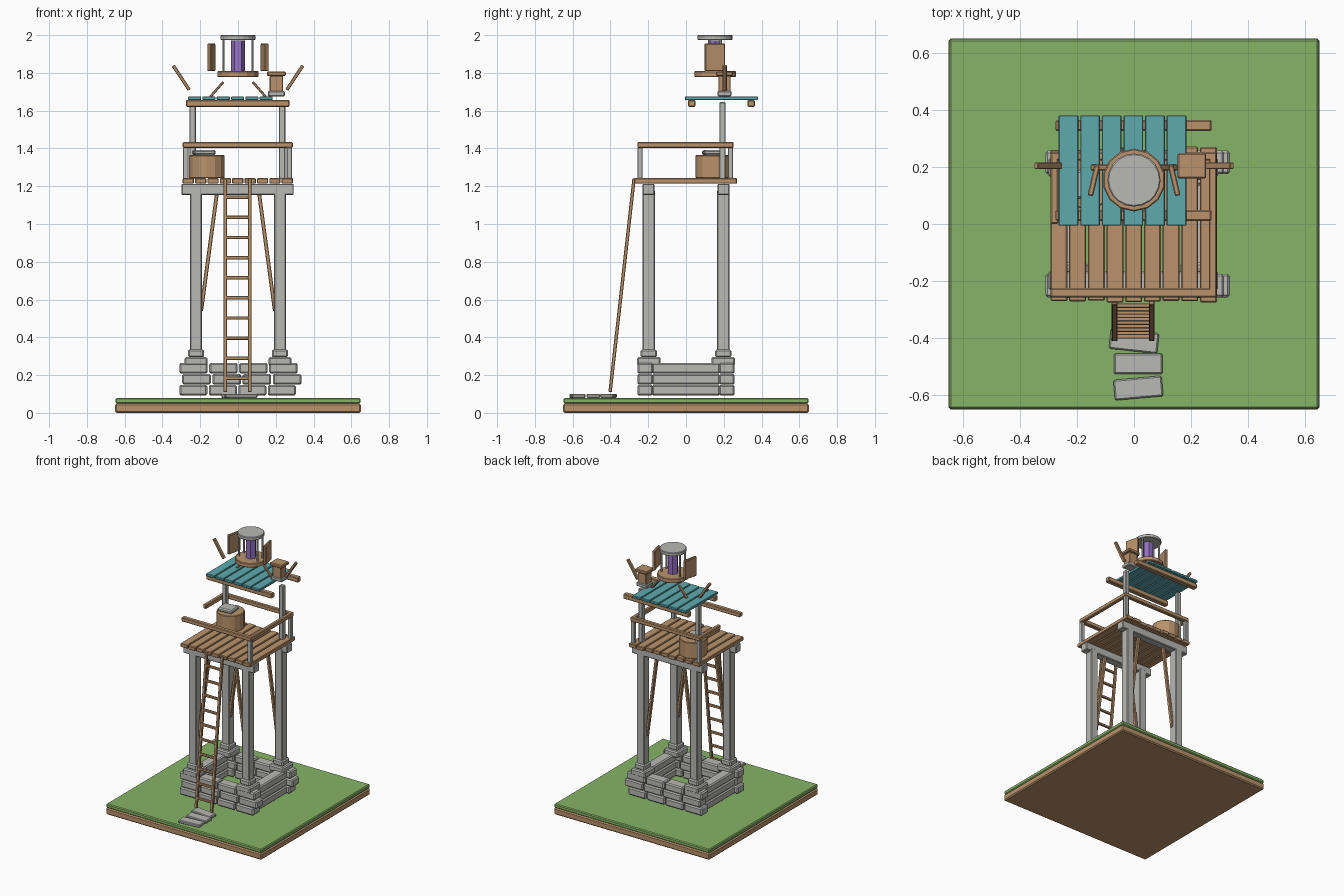
import bpy, math, random
from mathutils import Vector, Matrix

if "Cube" in bpy.data.objects:
    bpy.data.objects.remove(bpy.data.objects["Cube"])

random.seed(4)


def mat(name, rgb):
    m = bpy.data.materials.new(name)
    m.diffuse_color = (*rgb, 1)
    m.use_nodes = True
    m.node_tree.nodes["Principled BSDF"].inputs["Base Color"].default_value = m.diffuse_color
    return m


GRASS = mat("grass green", (0.24, 0.46, 0.135))
WOOD = mat("wood brown", (0.49, 0.29, 0.15))
STONE = mat("stone grey", (0.48, 0.48, 0.46))
TEAL = mat("roof teal", (0.11, 0.40, 0.43))
PURPLE = mat("crystal purple", (0.30, 0.17, 0.55))


def finish(ob, name, m, bevel):
    ob.name = name
    ob.data.materials.append(m)
    if bevel:
        b = ob.modifiers.new("chamfer", 'BEVEL')
        b.width = bevel
        b.segments = 1
        b.limit_method = 'ANGLE'
        b.angle_limit = math.radians(50)
    return ob


def box(name, m, c, s, rz=0.0, bevel=0.005):
    """Chamfered box from centre and size."""
    bpy.ops.mesh.primitive_cube_add(size=1, location=c, rotation=(0, 0, rz))
    ob = bpy.context.object
    ob.data.transform(Matrix.Diagonal((*s, 1)))
    return finish(ob, name, m, bevel)


def span(name, m, x, y, z, bevel=0.005):
    """Chamfered box from min/max pairs."""
    return box(name, m, [(a + b) / 2 for a, b in (x, y, z)],
               [b - a for a, b in (x, y, z)], 0, bevel)


def bar(name, m, p, q, w, d):
    """Square bar between two points."""
    p, q = Vector(p), Vector(q)
    v = q - p
    ob = box(name, m, (p + q) / 2, (w, d, v.length), 0, 0.003)
    ob.rotation_mode = 'QUATERNION'
    # keep one side of the bar aligned to the frame axes
    zax = v.normalized()
    yax = Vector((0, 1, 0)) if abs(zax.y) < 0.01 else zax.cross(Vector((1, 0, 0)))
    xax = yax.cross(zax)
    ob.rotation_quaternion = Matrix((xax, yax, zax)).transposed().to_quaternion()
    return ob


def cyl(name, m, c, r, z0, z1, n, rot=0.0, bevel=0.0):
    bpy.ops.mesh.primitive_cylinder_add(vertices=n, radius=r, depth=z1 - z0,
                                        location=(c[0], c[1], (z0 + z1) / 2),
                                        rotation=(0, 0, rot))
    return finish(bpy.context.object, name, m, bevel)


# ground slab
span("earth_slab", WOOD, (-.65, .65), (-.65, .65), (0.0, .05), .008)
span("grass_slab", GRASS, (-.648, .648), (-.648, .648), (.05, .08), .006)

# stepping stones
for i, (x, y, r) in enumerate([(0, -.41, -.11), (.015, -.49, 0), (.015, -.575, .09)]):
    box(f"step_stone_{i}", STONE, (x, y, .09), (.17, .072, .022), r)

# stone foundation: three courses of blocks front and back, long blocks at the sides
for row, (x0, x1) in enumerate([(-.315, .31), (-.30, .34), (-.315, .32)]):
    z = (.092 + row * .058, .148 + row * .058)
    w = (x1 - x0) / 4
    for side in (-1, 1):
        for k in range(4):
            span(f"foundation_block_{row}", STONE,
                 (x0 + k * w + .004, x0 + (k + 1) * w - .004),
                 sorted((side * .175, side * .257)), z, .008)
        span(f"foundation_side_{row}", STONE, sorted((side * .205, side * .285)),
             (-.18, .18), z, .008)

# corner columns with plinths, braces, cross beams
for sy in (-1, 1):
    for sx in (-1, 1):
        x, y = sx * .222, sy * .197
        span("plinth_lower", STONE, (x - .06, x + .06), (y - .062, y + .062), (.25, .296), .008)
        span("plinth_upper", STONE, (x - .043, x + .043), (y - .043, y + .043), (.294, .336), .008)
        span("column", STONE, (x - .031, x + .031), (y - .032, y + .032), (.25, 1.18))
        bar("brace", WOOD, (sx * .195, sy * .185, .54), (sx * .108, sy * .185, 1.19), .02, .024)
    span("cross_beam", STONE, (-.30, .295), sorted((sy * .167, sy * .229)), (1.153, 1.213))

# deck planks
for k in range(9):
    x = -.293 + k * .0655
    span(f"deck_plank_{k}", WOOD, (x, x + .0595),
         (-.268 - random.uniform(0, .008), .258 + random.uniform(0, .014)), (1.214, 1.243), .004)

# ladder
BOT, TOP = Vector((0, -.402, .11)), Vector((0, -.275, 1.24))
for x in (-.068, .062):
    off = Vector((x, 0, 0))
    bar("ladder_rail", WOOD, BOT + off, TOP + off, .02, .018)
for k in range(10):
    z = .183 + k * .1065
    y = BOT.y + (TOP.y - BOT.y) * (z - BOT.z) / (TOP.z - BOT.z)
    box("ladder_rung", WOOD, (-.003, y, z), (.13, .016, .018), 0, .003)

# railing
span("front_rail", WOOD, (-.293, .29), (-.258, -.225), (1.402, 1.434))
span("back_rail", WOOD, (-.293, .29), (.222, .252), (1.402, 1.434))
span("right_rail", WOOD, (.262, .29), (-.258, .252), (1.402, 1.434))
span("left_rail", WOOD, (-.293, -.265), (0, .252), (1.402, 1.434))
for x, y in ((.272, -.243), (.272, .236), (-.277, .236)):
    span("rail_post", STONE, (x - .014, x + .014), (y - .014, y + .014), (1.24, 1.405), .003)

# barrel with lid block
cyl("barrel", WOOD, (-.165, .148), .097, 1.243, 1.365, 14, 0, .004)
box("barrel_lid", STONE, (-.18, .14, 1.378), (.115, .1, .028), .1, .008)

# roof posts, beams and teal planks
for x in (-.24, .234):
    span("roof_post", STONE, (x - .017, x + .017), (.177, .21), (1.24, 1.645), .004)
for y in (.03, .345):
    span("roof_beam", WOOD, (-.275, .272), (y - .019, y + .019), (1.62, 1.657))
for k in range(6):
    x = -.264 + k * .0757
    span(f"roof_plank_{k}", TEAL, (x, x + .069), (-.006, .381), (1.656, 1.675), .003)

# lantern: drum, crystal, thin posts and cap
C = (0, .154)
cyl("lantern_drum", WOOD, C, .11, 1.778, 1.81, 14, 0, .004)
cyl("crystal", PURPLE, C, .037, 1.81, 1.972, 6, math.pi / 6)
for sx in (-1, 1):
    for sy in (-1, 1):
        cyl("lantern_post", STONE, (sx * .077, C[1] + sy * .03), .007, 1.805, 1.98, 6)
cyl("lantern_cap", STONE, C, .093, 1.974, 2.0, 20, 0, .004)

# shutters and loose struts on both sides
for s in (-1, 1):
    box("shutter", WOOD, (s * .141, .152, 1.882), (.02, .108, .146), s * .23, .004)
    bar("outer_strut", WOOD, (s * .258, .204, 1.71), (s * .343, .204, 1.838), .018, .024)
    bar("inner_strut", WOOD, (s * .148, .198, 1.672), (s * .078, .198, 1.752), .013, .02)

# small box lamp on the roof
box("lamp_foot", STONE, (.203, .204, 1.69), (.09, .075, .028))
box("lamp_body", WOOD, (.203, .204, 1.742), (.07, .065, .085), 0, .003)
box("lamp_lid", WOOD, (.203, .204, 1.796), (.1, .09, .024))
